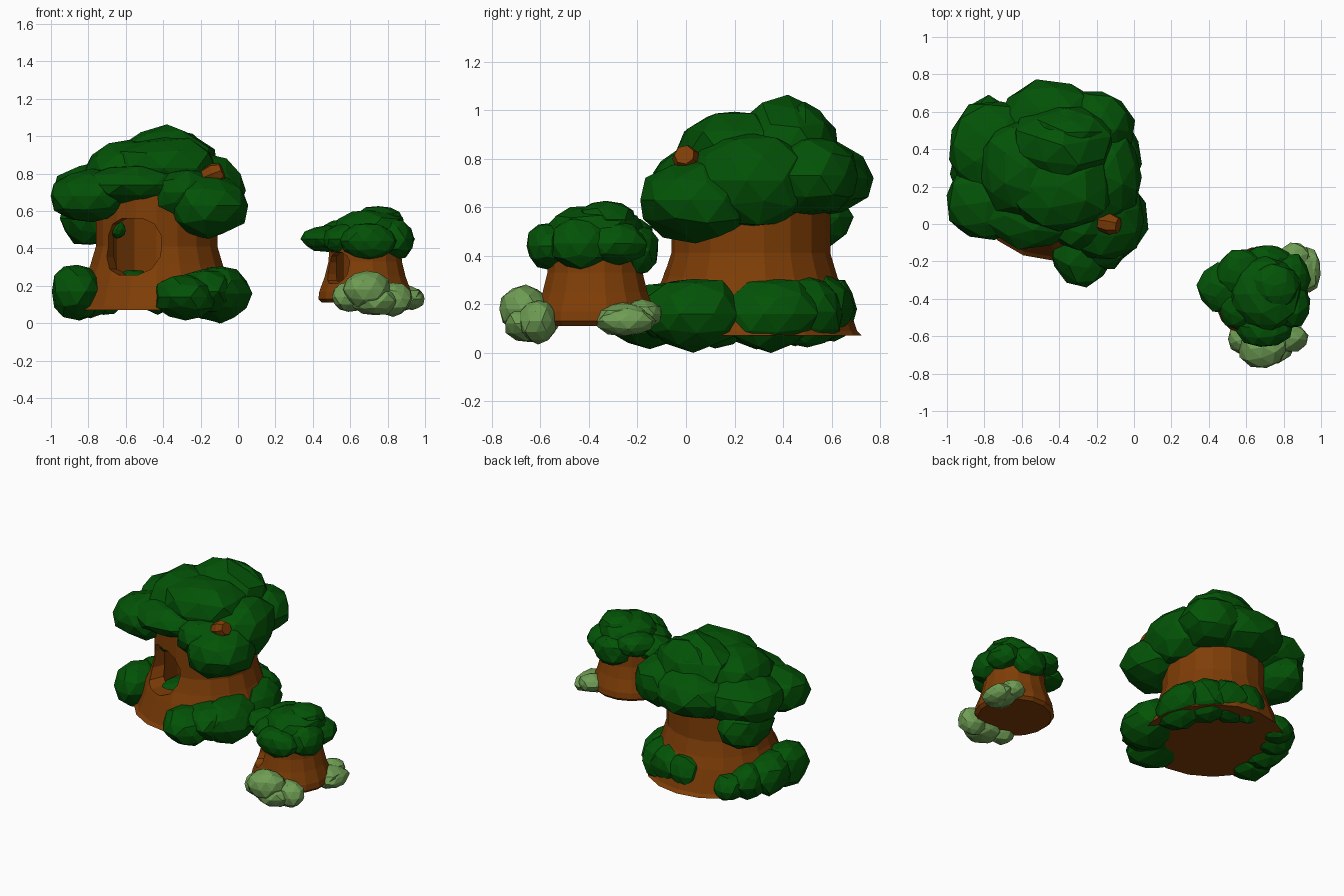
import bpy, bmesh, math, random
from mathutils import Vector, Matrix

if "Cube" in bpy.data.objects:
    bpy.data.objects.remove(bpy.data.objects["Cube"])


def material(name, rgb):
    m = bpy.data.materials.new(name)
    m.use_nodes = True
    m.diffuse_color = (*rgb, 1)
    m.node_tree.nodes["Principled BSDF"].inputs["Base Color"].default_value = (*rgb, 1)
    return m


BARK = material("bark brown", (0.21, 0.047, 0.002))
LEAF = material("dark leaf green", (0.001, 0.086, 0.002))
SHRUB = material("pale shrub green", (0.16, 0.34, 0.09))


def to_object(bm, name, mat):
    bmesh.ops.recalc_face_normals(bm, faces=bm.faces)
    mesh = bpy.data.meshes.new(name)
    bm.to_mesh(mesh)
    bm.free()
    mesh.materials.append(mat)
    ob = bpy.data.objects.new(name, mesh)
    bpy.context.collection.objects.link(ob)
    return ob


def lathe(name, profile, centre, sides, mat):
    """Closed faceted solid turned from (radius, height) pairs."""
    bm = bmesh.new()
    rings = []
    for r, z in profile:
        ring = []
        for i in range(sides):
            a = math.tau * (i + 0.5) / sides
            ring.append(bm.verts.new((centre[0] + r * math.cos(a),
                                      centre[1] + r * math.sin(a), z)))
        rings.append(ring)
    for low, high in zip(rings, rings[1:]):
        for i in range(sides):
            j = (i + 1) % sides
            bm.faces.new((low[i], low[j], high[j], high[i]))
    bm.faces.new(rings[0])
    bm.faces.new(rings[-1])
    return to_object(bm, name, mat)


def window_cutter(centre, height, angle, width, tall, depth):
    """Rounded-square prism running from the trunk axis outwards."""
    bm = bmesh.new()
    out = Vector((math.cos(angle), math.sin(angle), 0))
    side = Vector((-out.y, out.x, 0))
    base = Vector((*centre, height))
    ends = []
    for d in (0, depth):
        ring = []
        for i in range(12):
            a = math.tau * (i + 0.5) / 12
            c, s = math.cos(a), math.sin(a)
            u = math.copysign(abs(c) ** 0.75, c) * width / 2
            v = math.copysign(abs(s) ** 0.75, s) * tall / 2
            ring.append(bm.verts.new(base + out * d + side * u + Vector((0, 0, v))))
        ends.append(ring)
    for i in range(12):
        j = (i + 1) % 12
        bm.faces.new((ends[0][i], ends[0][j], ends[1][j], ends[1][i]))
    for ring in ends:
        bm.faces.new(ring)
    return to_object(bm, "window_cutter", BARK)


def carve(ob, cutters):
    bpy.context.view_layer.objects.active = ob
    for cutter in cutters:
        cutter.hide_render = True
        mod = ob.modifiers.new("carve", "BOOLEAN")
        mod.object = cutter
        mod.operation = "DIFFERENCE"
        mod.solver = "EXACT"
        bpy.ops.object.modifier_apply(modifier=mod.name)
        bpy.data.objects.remove(cutter)


def foliage(name, lumps, mat, seed):
    """Clump of faceted, slightly irregular blobs: (centre, radii)."""
    rng = random.Random(seed)
    bm = bmesh.new()
    for centre, radii in lumps:
        blob = bmesh.ops.create_icosphere(bm, subdivisions=2, radius=1.03)["verts"]
        turn = Matrix.Rotation(rng.uniform(0, math.tau), 3, "Z")
        for v in blob:
            p = turn @ v.co * rng.uniform(0.91, 1.05)
            v.co = Vector(centre) + Vector(p[k] * radii[k] for k in range(3))
    return to_object(bm, name, mat)


# Large trunk house: flared shell, hollow room and round window
BIG = (-0.435, 0.265)
big_trunk = lathe("large_trunk", [(0.46, 0.07), (0.44, 0.09), (0.39, 0.24), (0.36, 0.31),
                                  (0.33, 0.41), (0.33, 0.58), (0.33, 0.70)], BIG, 18, BARK)
carve(big_trunk, [
    lathe("room_cutter", [(0.27, 0.2), (0.27, 0.64)], BIG, 14, BARK),
    window_cutter(BIG, 0.41, math.radians(246), 0.32, 0.31, 0.6)])

# Large canopy
foliage("large_canopy", [
    ((-0.38, 0.42, 0.82), (0.28, 0.22, 0.23)),
    ((-0.40, 0.20, 0.83), (0.31, 0.23, 0.17)),
    ((-0.58, 0.30, 0.82), (0.25, 0.26, 0.16)),
    ((-0.55, 0.09, 0.74), (0.29, 0.22, 0.11)),
    ((-0.30, 0.03, 0.70), (0.17, 0.17, 0.13)),
    ((-0.78, 0.12, 0.68), (0.23, 0.22, 0.14)),
    ((-0.73, 0.41, 0.70), (0.27, 0.26, 0.16)),
    ((-0.79, 0.47, 0.56), (0.16, 0.21, 0.15)),
    ((-0.43, 0.52, 0.72), (0.30, 0.25, 0.17)),
    ((-0.16, 0.04, 0.63), (0.22, 0.24, 0.17)),
    ((-0.17, 0.26, 0.71), (0.22, 0.26, 0.20)),
    ((-0.20, 0.52, 0.73), (0.20, 0.20, 0.17)),
    ((-0.36, 0.49, 0.86), (0.21, 0.13, 0.17)),
], LEAF, 3)

# Bushes round the large trunk
foliage("large_front_bush", [
    ((-0.28, -0.15, 0.14), (0.17, 0.18, 0.12)),
    ((-0.18, -0.05, 0.17), (0.18, 0.20, 0.12)),
    ((-0.09, 0.03, 0.16), (0.16, 0.22, 0.15)),
], LEAF, 5)
foliage("large_back_bush", [
    ((-0.10, 0.35, 0.16), (0.14, 0.20, 0.15)),
    ((-0.19, 0.50, 0.17), (0.14, 0.15, 0.15)),
    ((-0.31, 0.57, 0.18), (0.16, 0.12, 0.14)),
    ((-0.43, 0.61, 0.18), (0.12, 0.09, 0.13)),
], LEAF, 8)
foliage("large_side_bush", [
    ((-0.86, 0.12, 0.17), (0.14, 0.17, 0.15)),
    ((-0.85, 0.29, 0.16), (0.13, 0.18, 0.14)),
    ((-0.79, 0.45, 0.15), (0.12, 0.13, 0.12)),
    ((-0.72, 0.55, 0.13), (0.11, 0.10, 0.09)),
], LEAF, 11)
foliage("window_plants", [
    ((-0.56, 0.12, 0.24), (0.09, 0.13, 0.045)),
    ((-0.645, 0.14, 0.50), (0.045, 0.06, 0.045)),
], LEAF, 2)

# Stub of a cut branch poking out of the canopy
branch = lathe("branch_stub", [(0.045, -0.06), (0.058, 0.0), (0.042, 0.045)], (0, 0), 7, BARK)
branch.matrix_world = (Matrix.Translation((-0.125, 0.0, 0.80))
                       @ Vector((0.9, -0.15, 0.35)).to_track_quat("Z", "Y").to_matrix().to_4x4())

# Small trunk house
SMALL = (0.68, -0.375)
small_trunk = lathe("small_trunk", [(0.235, 0.11), (0.255, 0.13), (0.25, 0.17), (0.22, 0.25),
                                    (0.20, 0.33), (0.195, 0.42), (0.16, 0.46)], SMALL, 16, BARK)
carve(small_trunk, [
    lathe("small_room_cutter", [(0.16, 0.18), (0.16, 0.43)], SMALL, 12, BARK),
    window_cutter(SMALL, 0.295, math.radians(222), 0.16, 0.17, 0.4)])

# Small canopy
foliage("small_canopy", [
    ((0.71, -0.37, 0.51), (0.19, 0.20, 0.10)),
    ((0.75, -0.33, 0.55), (0.13, 0.13, 0.08)),
    ((0.48, -0.34, 0.45), (0.14, 0.13, 0.07)),
    ((0.57, -0.26, 0.48), (0.13, 0.13, 0.08)),
    ((0.57, -0.45, 0.45), (0.12, 0.11, 0.08)),
    ((0.70, -0.56, 0.44), (0.15, 0.10, 0.10)),
    ((0.83, -0.43, 0.45), (0.12, 0.13, 0.11)),
    ((0.84, -0.29, 0.45), (0.10, 0.13, 0.09)),
    ((0.71, -0.19, 0.42), (0.13, 0.08, 0.10)),
], LEAF, 14)

# Pale shrubs round the small trunk
foliage("small_front_shrub", [
    ((0.69, -0.66, 0.18), (0.13, 0.11, 0.10)),
    ((0.59, -0.61, 0.14), (0.09, 0.09, 0.08)),
    ((0.73, -0.64, 0.12), (0.13, 0.11, 0.08)),
    ((0.83, -0.61, 0.13), (0.10, 0.08, 0.09)),
], SHRUB, 17)
foliage("small_back_shrub", [
    ((0.89, -0.26, 0.14), (0.10, 0.12, 0.07)),
    ((0.86, -0.18, 0.16), (0.08, 0.08, 0.06)),
    ((0.93, -0.25, 0.13), (0.07, 0.12, 0.06)),
], SHRUB, 20)
